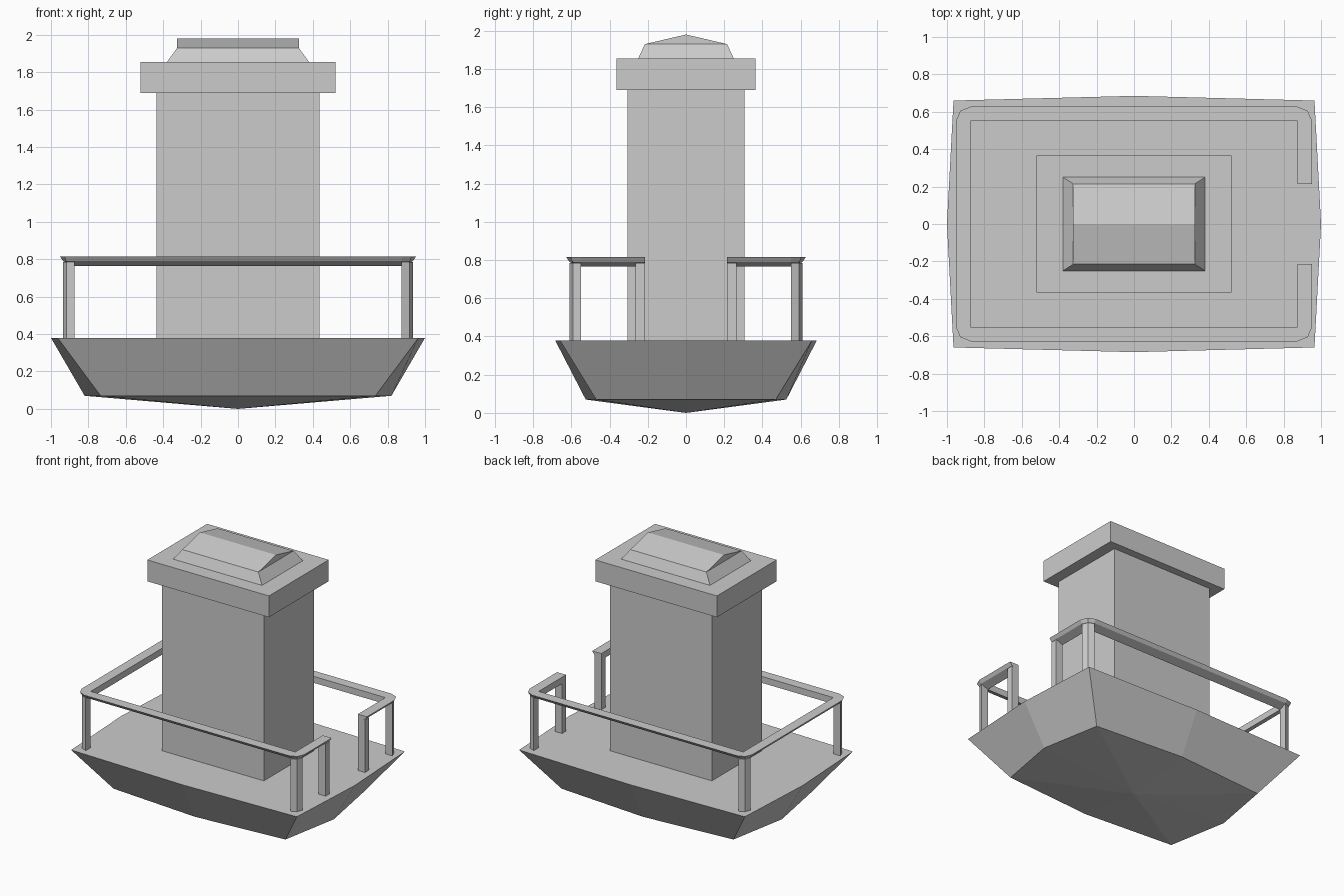
import bpy, bmesh
from math import cos, sin, pi
from mathutils import Vector

cube = bpy.data.objects.get("Cube")
if cube:
    bpy.data.objects.remove(cube, do_unlink=True)

grey = bpy.data.materials.new("plain grey")
grey.use_nodes = True
colour = (0.6, 0.6, 0.6, 1)
grey.diffuse_color = colour
grey.node_tree.nodes["Principled BSDF"].inputs["Base Color"].default_value = colour


def finish(name, bm):
    bmesh.ops.remove_doubles(bm, verts=bm.verts[:], dist=0.0005)
    bmesh.ops.recalc_face_normals(bm, faces=bm.faces[:])
    mesh = bpy.data.meshes.new(name)
    bm.to_mesh(mesh)
    bm.free()
    mesh.materials.append(grey)
    obj = bpy.data.objects.new(name, mesh)
    bpy.context.collection.objects.link(obj)
    return obj


def add_ring(bm, points):
    return [bm.verts.new(p) for p in points]


def bridge(bm, a, b):
    n = len(a)
    for i in range(n):
        j = (i + 1) % n
        bm.faces.new((a[i], a[j], b[j], b[i]))


def box(name, x, y, z0, z1):
    bm = bmesh.new()
    rings = [add_ring(bm, [(sx * x, sy * y, z) for sx, sy in CORNERS]) for z in (z0, z1)]
    bridge(bm, *rings)
    bm.faces.new(rings[0])
    bm.faces.new(rings[1])
    return finish(name, bm)


CORNERS = [(1, 1), (-1, 1), (-1, -1), (1, -1)]
DECK = 0.38


# Hull: bowed rectangle tapering down to a shallow pointed bottom
def bowed(cx, cy, mx, my, z):
    return [(mx, 0, z), (cx, cy, z), (0, my, z), (-cx, cy, z),
            (-mx, 0, z), (-cx, -cy, z), (0, -my, z), (cx, -cy, z)]


bm = bmesh.new()
gunwale = add_ring(bm, bowed(0.965, 0.66, 1.0, 0.685, DECK))
chine = add_ring(bm, bowed(0.735, 0.47, 0.82, 0.525, 0.07))
bridge(bm, gunwale, chine)
bm.faces.new(gunwale)
keel = bm.verts.new((0, 0, 0))
for i in range(8):
    bm.faces.new((chine[i], chine[(i + 1) % 8], keel))
finish("hull", bm)

# Cabin tower and its overhanging cap
box("cabin", 0.435, 0.305, DECK, 1.69)
box("cabin_cap", 0.52, 0.365, 1.69, 1.855)

# Roof: sloped skirt below a low gable
bm = bmesh.new()
base = add_ring(bm, [(sx * 0.38, sy * 0.25, 1.855) for sx, sy in CORNERS])
eave = add_ring(bm, [(sx * 0.325, sy * 0.215, 1.93) for sx, sy in CORNERS])
ridge = add_ring(bm, [(0.325, 0, 1.98), (-0.325, 0, 1.98)])
bridge(bm, base, eave)
bm.faces.new(base)
bm.faces.new((eave[0], eave[1], ridge[1], ridge[0]))
bm.faces.new((eave[2], eave[3], ridge[0], ridge[1]))
bm.faces.new((eave[3], eave[0], ridge[0]))
bm.faces.new((eave[1], eave[2], ridge[1]))
finish("roof", bm)

# Handrail: flared profile swept round the deck, open on the left side
IN_X, IN_Y, GAP = 0.875, 0.55, 0.215
stations = [(Vector((IN_X, GAP, 0)), 0)]
for k, (sx, sy) in enumerate(CORNERS):
    for step in range(3):
        stations.append((Vector((sx * IN_X, sy * IN_Y, 0)), (k + step / 2) * pi / 2))
stations.append((Vector((IN_X, -GAP, 0)), 0))

profile = [(0, 0.765), (0, 0.815), (0.077, 0.815), (0.06, 0.79)]
bm = bmesh.new()
rings = []
for anchor, angle in stations:
    out = Vector((cos(angle), sin(angle), 0))
    rings.append(add_ring(bm, [anchor + out * u + Vector((0, 0, z)) for u, z in profile]))
for a, b in zip(rings, rings[1:]):
    bridge(bm, a, b)
bm.faces.new(rings[0])
bm.faces.new(rings[-1])
bmesh.ops.dissolve_degenerate(bm, dist=0.0005, edges=bm.edges[:])
finish("handrail", bm)


# Posts: bevelled at the corners, square beside the opening
def post(name, outline):
    bm = bmesh.new()
    low = add_ring(bm, [(x, y, DECK) for x, y in outline])
    high = add_ring(bm, [(x, y, 0.785) for x, y in outline])
    bridge(bm, low, high)
    bm.faces.new(low)
    bm.faces.new(high)
    finish(name, bm)


W = 0.06
arc = [(0, 0)] + [(W * cos(i * pi / 4), W * sin(i * pi / 4)) for i in range(3)]
for (sx, sy), label in zip(CORNERS, ("back_left", "back_right", "front_right", "front_left")):
    post(label + "_post", [(sx * (IN_X + u), sy * (IN_Y + v)) for u, v in arc])
for sy, label in ((1, "back"), (-1, "front")):
    post(label + "_gate_post", [(IN_X + u, sy * (GAP + v))
                                for u, v in ((0, 0), (W, 0), (W, 0.05), (0, 0.05))])
